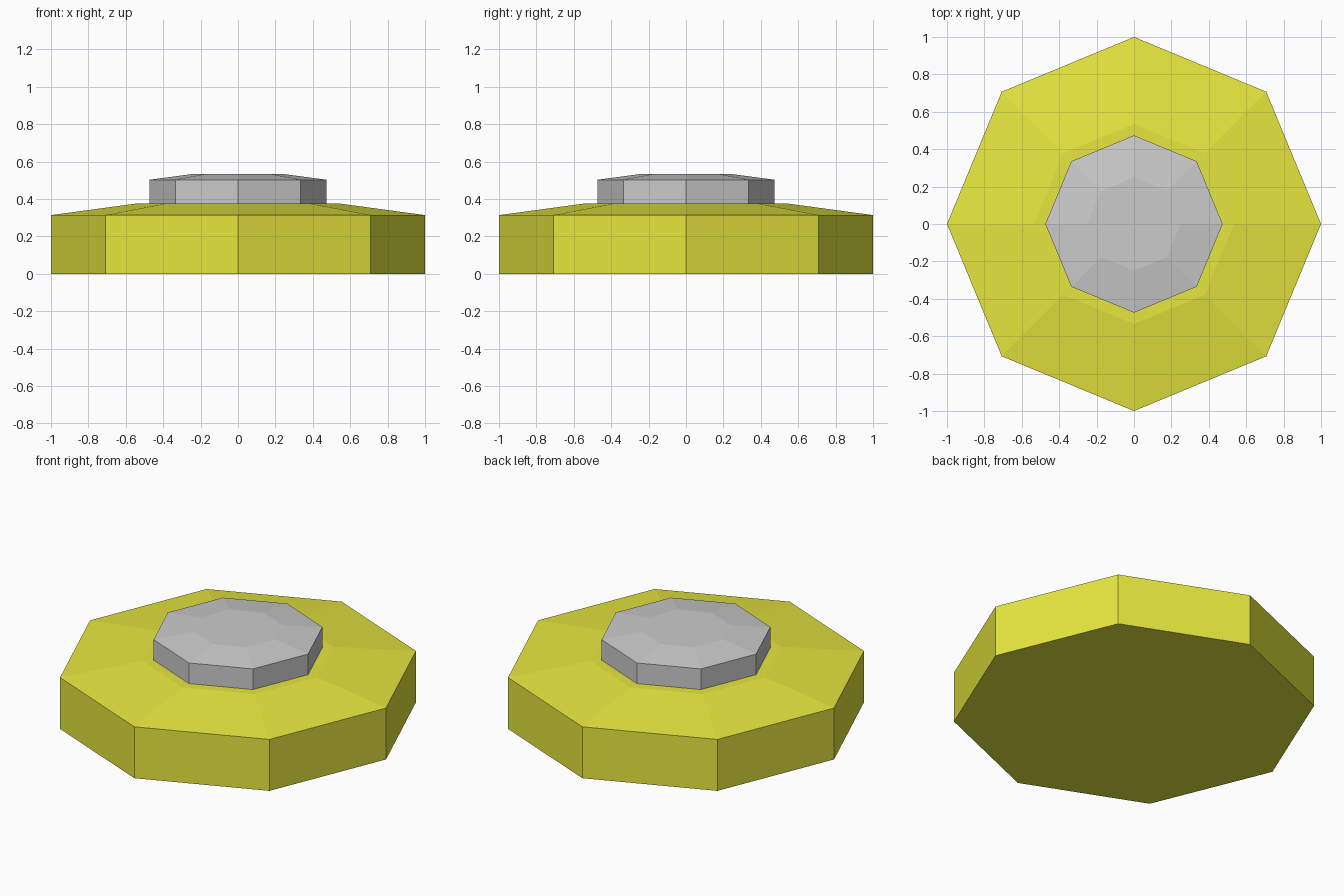
import bpy, bmesh
from math import cos, sin, pi

if "Cube" in bpy.data.objects:
    bpy.data.objects.remove(bpy.data.objects["Cube"])


def octagon_stack(name, profile, sides=8):
    """Closed, flat-faced solid from (radius, height) rings, corners on the axes."""
    bm = bmesh.new()
    rings = [[bm.verts.new((r * cos(2 * pi * i / sides), r * sin(2 * pi * i / sides), z))
              for i in range(sides)] for r, z in profile]
    for low, high in zip(rings, rings[1:]):
        for i in range(sides):
            j = (i + 1) % sides
            bm.faces.new((low[i], low[j], high[j], high[i]))
    bm.faces.new(rings[0][::-1])
    bm.faces.new(rings[-1])
    mesh = bpy.data.meshes.new(name)
    bm.to_mesh(mesh)
    bm.free()
    obj = bpy.data.objects.new(name, mesh)
    bpy.context.collection.objects.link(obj)
    return obj


# Wide yellow base with a sloped shoulder
base = octagon_stack("base", [(1, 0), (1, 0.314), (0.535, 0.377)])
yellow = bpy.data.materials.new("yellow")
yellow.diffuse_color = (0.8, 0.8, 0.05, 1)
yellow.use_nodes = True
yellow.node_tree.nodes["Principled BSDF"].inputs["Base Color"].default_value = yellow.diffuse_color
base.data.materials.append(yellow)

# Grey cap resting on the base
octagon_stack("cap", [(0.474, 0.377), (0.474, 0.503), (0.25, 0.533)])
